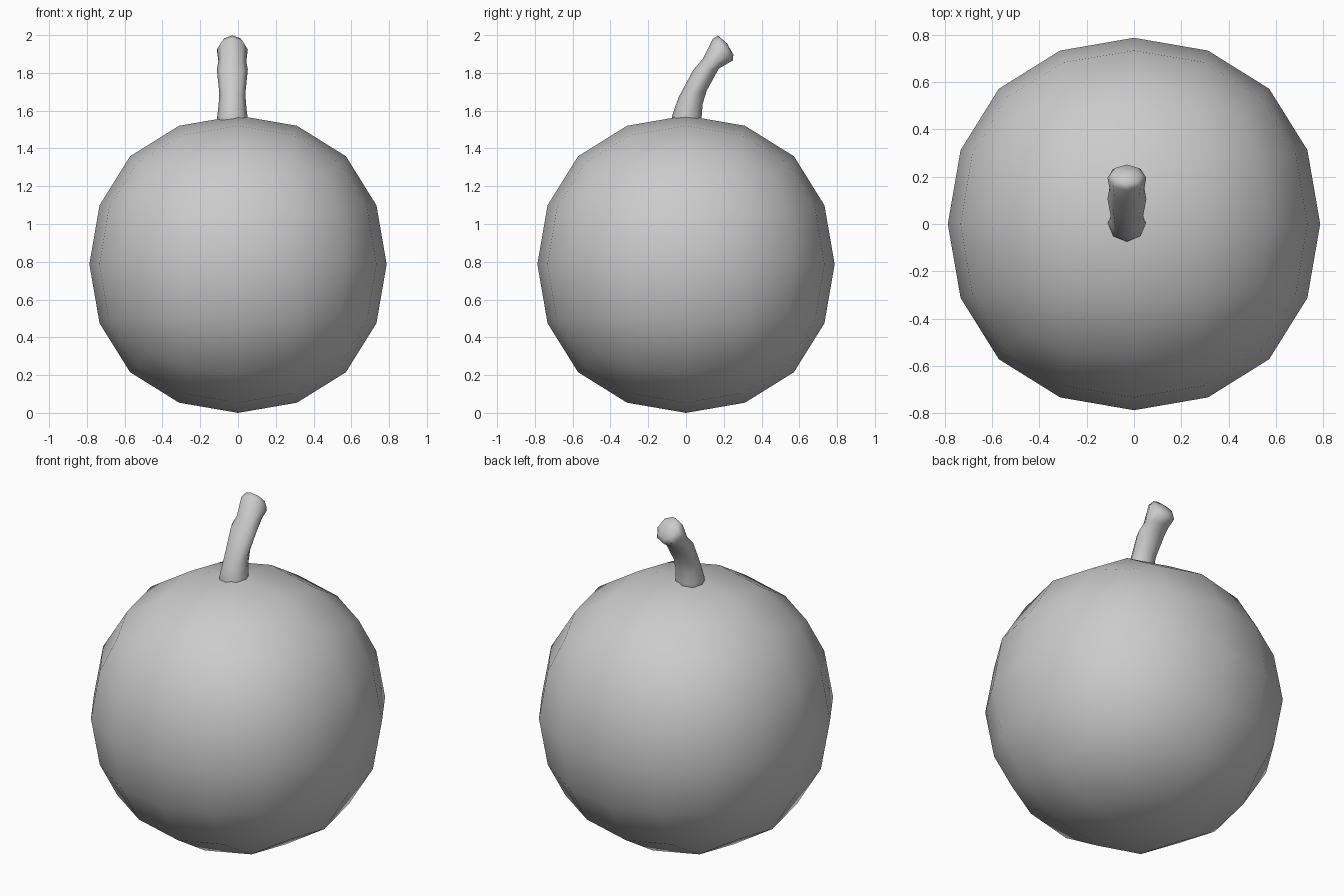
import bpy, bmesh, math
from mathutils import Vector

if "Cube" in bpy.data.objects:
    bpy.data.objects.remove(bpy.data.objects["Cube"])

# Fruit body: cube rounded by two subdivision levels, scaled to its measured radius
RADIUS = 0.787
bpy.ops.mesh.primitive_cube_add(size=2)
body = bpy.context.object
body.name = "fruit_body"
sub = body.modifiers.new("round", "SUBSURF")
sub.levels = sub.render_levels = 2
bpy.ops.object.modifier_apply(modifier=sub.name)
k = RADIUS / max(v.co.z for v in body.data.vertices)
for v in body.data.vertices:
    v.co = v.co * k + Vector((0, 0, RADIUS))
body.data.shade_smooth()

# Stem rings: front point (y, z), back point (y, z), half width in x
STEM_X, SIDES = -0.03, 8
rings = [
    ((-0.078, 1.48), (0.080, 1.48), 0.083),
    ((-0.074, 1.57), (0.083, 1.57), 0.080),
    ((-0.056, 1.625), (0.088, 1.635), 0.073),
    ((-0.037, 1.675), (0.110, 1.707), 0.069),
    ((0.037, 1.813), (0.174, 1.823), 0.082),
    ((0.090, 1.876), (0.212, 1.845), 0.074),
    ((0.142, 1.980), (0.248, 1.866), 0.082),
    ((0.169, 1.998), (0.251, 1.897), 0.060),
]

bm = bmesh.new()
loops = []
for front, back, rx in rings:
    a, b = Vector((STEM_X, *front)), Vector((STEM_X, *back))
    mid, half = (a + b) / 2, (b - a) / 2
    loops.append([bm.verts.new(mid + half * math.sin(t) + Vector((rx * math.cos(t), 0, 0)))
                  for t in (2 * math.pi * i / SIDES for i in range(SIDES))])
for lo, hi in zip(loops, loops[1:]):
    for i in range(SIDES):
        j = (i + 1) % SIDES
        bm.faces.new((lo[i], lo[j], hi[j], hi[i]))

# Stem ends: closed base and slightly domed tip
bm.faces.new(loops[0][::-1])
tip = bm.verts.new(Vector((STEM_X, 0.218, 1.955)))
for i in range(SIDES):
    bm.faces.new((loops[-1][i], loops[-1][(i + 1) % SIDES], tip))
bmesh.ops.recalc_face_normals(bm, faces=bm.faces)

mesh = bpy.data.meshes.new("stem")
bm.to_mesh(mesh)
bm.free()
mesh.shade_smooth()
stem = bpy.data.objects.new("stem", mesh)
bpy.context.collection.objects.link(stem)
